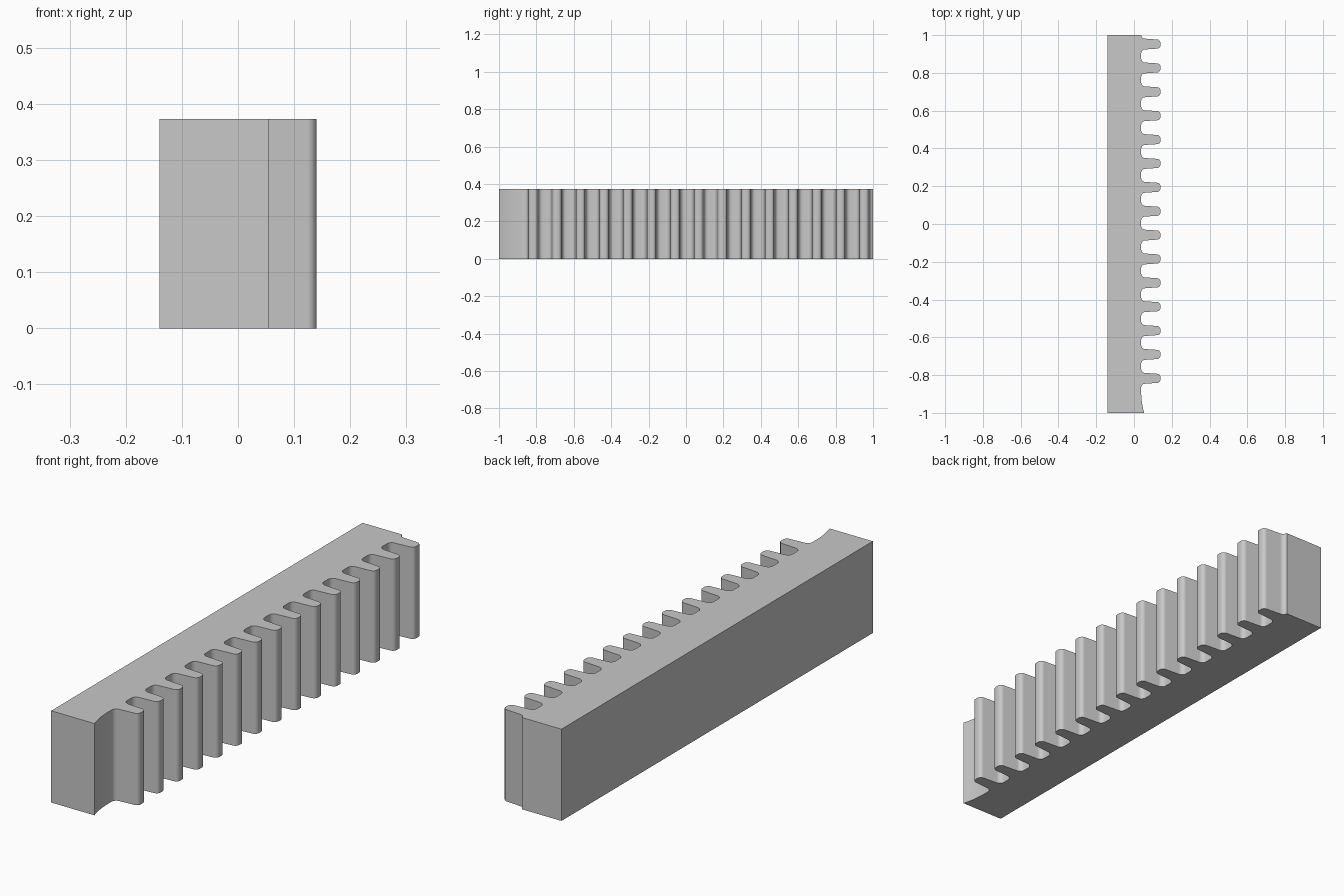
import bpy, bmesh, math
from mathutils import Vector

old = bpy.data.objects.get("Cube")
if old:
    bpy.data.objects.remove(old, do_unlink=True)

HEIGHT, BACK, ROOT, TIP = 0.373, -0.14, 0.038, 0.14
TEETH, PITCH, FIRST = 15, 0.1264, -0.817
HALF_TIP, HALF_ROOT = 0.023, 0.03   # half thickness of a tooth


def rounded(a, b, c, r, steps=6):
    """Points of a fillet of radius r at corner b between a and c."""
    a, b, c = Vector(a), Vector(b), Vector(c)
    u, v = (a - b).normalized(), (c - b).normalized()
    half = u.angle(v) / 2
    centre = b + (u + v).normalized() * r / math.sin(half)
    start = (b + u * r / math.tan(half) - centre).normalized()
    end = (b + v * r / math.tan(half) - centre).normalized()
    return [centre + start.slerp(end, i / steps).normalized() * r
            for i in range(steps + 1)]


# Front run-out: a shallow arc rising to the end face
profile = [Vector((BACK, -1))]
for i in range(9):
    t = i / 8
    profile.append(Vector((ROOT + 0.016 * (1 - t) ** 2, -1 + 0.11 * t)))

# Teeth with filleted roots and rounded tips
for k in range(TEETH):
    y = FIRST + k * PITCH
    corners = [(ROOT, y - PITCH / 2), (ROOT, y - HALF_ROOT), (TIP, y - HALF_TIP),
               (TIP, y + HALF_TIP), (ROOT, y + HALF_ROOT), (ROOT, y + PITCH / 2)]
    for i, radius in enumerate((0.021, 0.018, 0.018, 0.021), start=1):
        profile += rounded(*corners[i - 1:i + 2], radius)

# Trim the last fillet at the back end face
profile = [p for p in profile if p.y < 0.998]
profile += [Vector((ROOT, 1)), Vector((BACK, 1))]

# Extrude the outline upward
bm = bmesh.new()
base = bm.faces.new([bm.verts.new((p.x, p.y, 0)) for p in profile])
top = bmesh.ops.extrude_face_region(bm, geom=[base], use_keep_orig=True)["geom"]
bmesh.ops.translate(bm, vec=(0, 0, HEIGHT),
                    verts=[g for g in top if isinstance(g, bmesh.types.BMVert)])
bmesh.ops.recalc_face_normals(bm, faces=bm.faces)
mesh = bpy.data.meshes.new("gear_rack")
bm.to_mesh(mesh)
bm.free()

rack = bpy.data.objects.new("gear_rack", mesh)
bpy.context.collection.objects.link(rack)

# Plain grey
grey = bpy.data.materials.new("plain_grey")
grey.use_nodes = True
colour = (0.58, 0.58, 0.58, 1)
grey.diffuse_color = colour
grey.node_tree.nodes["Principled BSDF"].inputs["Base Color"].default_value = colour
mesh.materials.append(grey)

bpy.context.view_layer.objects.active = rack
rack.select_set(True)
bpy.ops.object.shade_smooth_by_angle(angle=math.radians(30))
